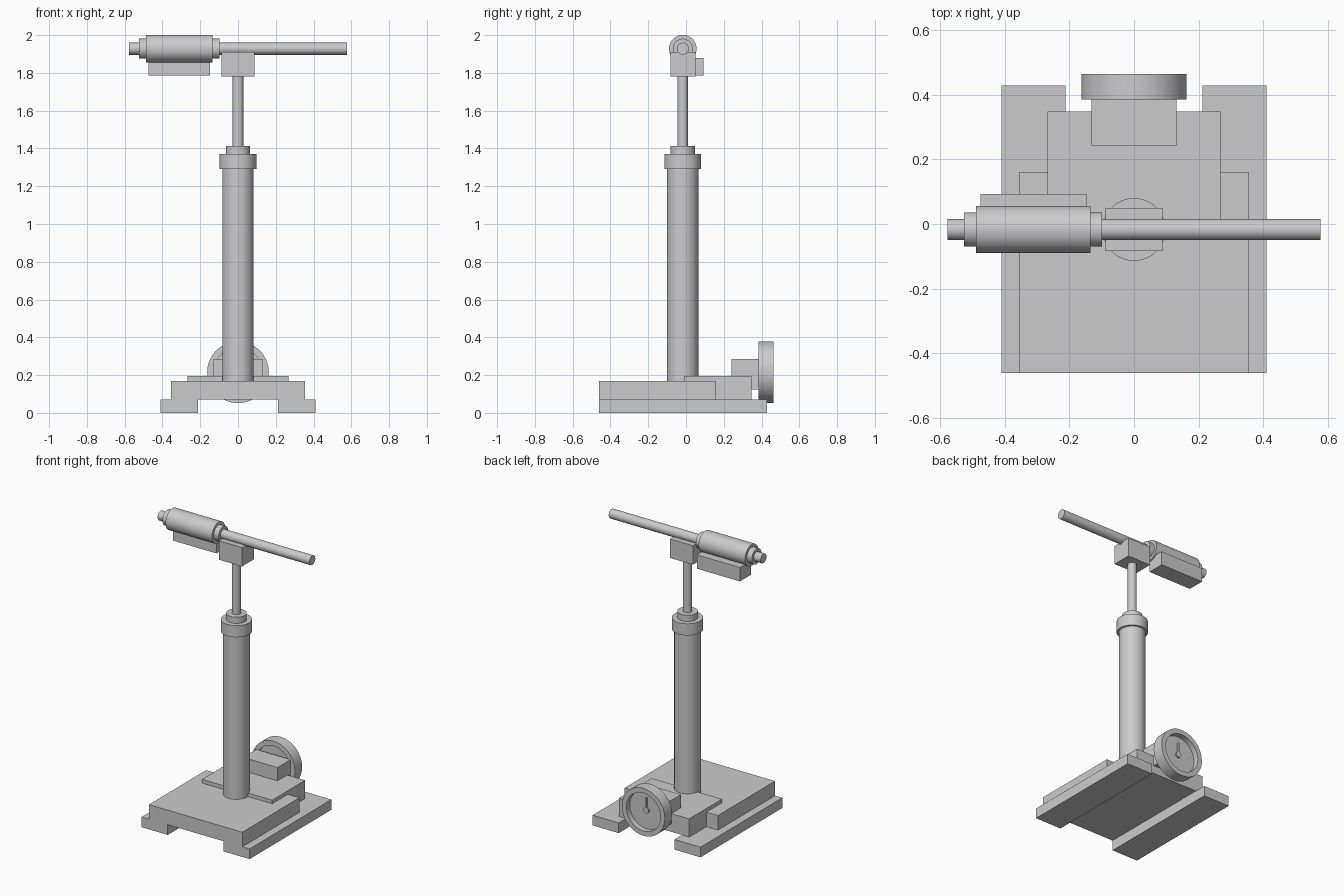
import bpy, math
from mathutils import Matrix

if "Cube" in bpy.data.objects:
    bpy.data.objects.remove(bpy.data.objects["Cube"])

AXIS = {
    'Z': Matrix.Identity(4),
    'X': Matrix.Rotation(math.pi / 2, 4, 'Y'),    # local z -> +x
    'Y': Matrix.Rotation(-math.pi / 2, 4, 'X'),   # local z -> +y
}


def finish(name, verts, faces, smooth=False):
    mesh = bpy.data.meshes.new(name)
    mesh.from_pydata(verts, [], faces)
    ob = bpy.data.objects.new(name, mesh)
    bpy.context.collection.objects.link(ob)
    if smooth:
        bpy.ops.object.select_all(action='DESELECT')
        ob.select_set(True)
        bpy.context.view_layer.objects.active = ob
        bpy.ops.object.shade_smooth_by_angle(angle=math.radians(35))
    return ob


def box(name, x, y, z):
    verts = [(a, b, c) for a in x for b in y for c in z]
    faces = [(0, 1, 3, 2), (4, 6, 7, 5), (0, 4, 5, 1),
             (2, 3, 7, 6), (0, 2, 6, 4), (1, 5, 7, 3)]
    return finish(name, verts, faces)


def lathe(name, profile, origin, axis, sides=64):
    """Revolve (radius, height) points about an axis, capping both ends."""
    m = Matrix.Translation(origin) @ AXIS[axis]
    verts, faces = [], []
    for r, h in profile:
        for i in range(sides):
            a = 2 * math.pi * i / sides
            verts.append((m @ Matrix.Translation((r * math.cos(a), r * math.sin(a), h))).translation)
    for k in range(len(profile) - 1):
        for i in range(sides):
            j = (i + 1) % sides
            faces.append((k * sides + i, k * sides + j,
                          (k + 1) * sides + j, (k + 1) * sides + i))
    last = (len(profile) - 1) * sides
    faces.append(tuple(reversed(range(sides))))
    faces.append(tuple(range(last, last + sides)))
    return finish(name, verts, faces, True)


CY = -0.017   # column centre line
TZ = 1.928    # barrel height

# Base: two rails, plate and stepped rear block
for side, s in (("left", -1), ("right", 1)):
    box(f"base_rail_{side}", sorted((s * 0.212, s * 0.41)), (-0.46, 0.428), (0, 0.07))
box("base_plate", (-0.355, 0.355), (-0.46, 0.16), (0.07, 0.17))
box("rear_block", (-0.267, 0.267), (-0.01, 0.347), (0.07, 0.195))

# Gearbox and handwheel with recessed web
box("gearbox", (-0.131, 0.131), (0.242, 0.386), (0.125, 0.286))
lathe("handwheel",
      [(0.13, 0.40), (0.13, 0.385), (0.163, 0.385), (0.163, 0.463),
       (0.13, 0.463), (0.13, 0.425)], (0, 0, 0.215), 'Y')
lathe("handwheel_hub", [(0.02, 0.42), (0.02, 0.435)], (0, 0, 0.215), 'Y', 32)
box("handwheel_pointer", (-0.006, 0.006), (0.42, 0.435), (0.22, 0.30))

# Column with collar, cap and thin rod
lathe("column", [(0.083, 0.17), (0.083, 1.29), (0.097, 1.29), (0.097, 1.37),
                 (0.064, 1.37), (0.064, 1.413), (0.028, 1.413), (0.028, 1.785)],
      (0, CY, 0), 'Z')

# Head block, long bar, stepped sleeve and side box
box("head_block", (-0.088, 0.088), (-0.083, 0.05), (1.78, 1.91))
lathe("bar", [(0.032, -0.577), (0.032, 0.577)], (0, CY, TZ), 'X', 48)
lathe("sleeve", [(0.053, -0.525), (0.053, -0.488), (0.073, -0.488),
                 (0.073, -0.135), (0.053, -0.135), (0.053, -0.099)],
      (0, CY, TZ), 'X')
box("side_box", (-0.475, -0.147), (-0.025, 0.093), (1.785, 1.88))
